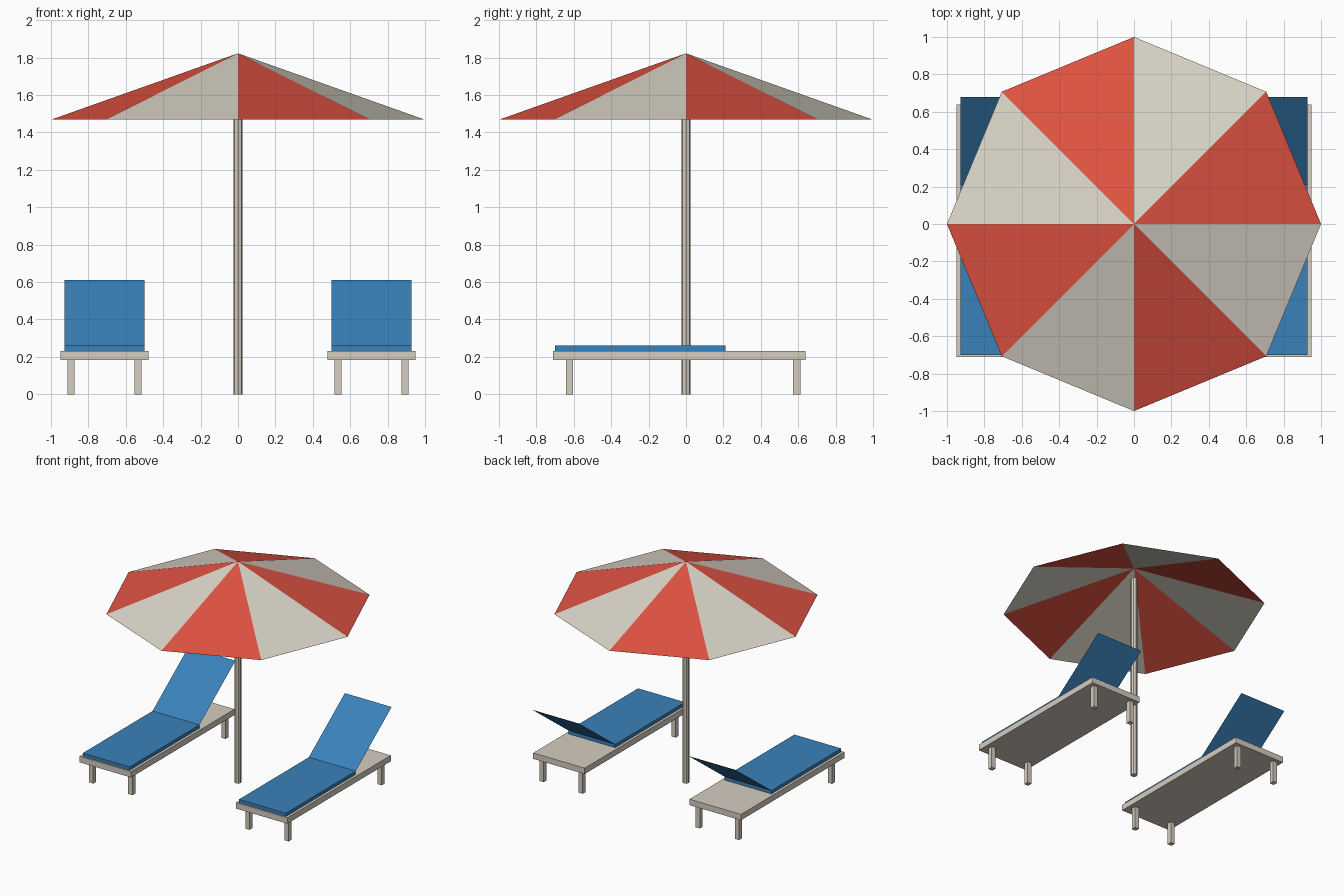
import bpy
from math import cos, sin, pi

default = bpy.data.objects.get("Cube")
if default:
    bpy.data.objects.remove(default, do_unlink=True)


def material(name, r, g, b):
    m = bpy.data.materials.new(name)
    m.use_nodes = True
    m.diffuse_color = (r, g, b, 1)
    m.node_tree.nodes["Principled BSDF"].inputs["Base Color"].default_value = (r, g, b, 1)
    return m


RED = material("canopy red", 0.74, 0.084, 0.053)
CREAM = material("canopy cream", 0.71, 0.67, 0.58)
WOOD = material("pale painted wood", 0.67, 0.61, 0.53)
BLUE = material("cushion blue", 0.042, 0.222, 0.49)


def mesh_object(name, verts, faces, *mats):
    me = bpy.data.meshes.new(name)
    me.from_pydata(verts, [], faces)
    for m in mats:
        me.materials.append(m)
    ob = bpy.data.objects.new(name, me)
    bpy.context.collection.objects.link(ob)
    return ob


def box(name, xs, ys, zs, mat):
    verts = [(x, y, z) for z in zs for y in ys for x in xs]
    faces = [(0, 2, 3, 1), (4, 5, 7, 6), (0, 1, 5, 4),
             (2, 6, 7, 3), (0, 4, 6, 2), (1, 3, 7, 5)]
    return mesh_object(name, verts, faces, mat)


# Parasol canopy: open eight-panel sheet in alternating colours
SIDES = 8
rim = [(cos(2 * pi * i / SIDES), sin(2 * pi * i / SIDES), 1.468) for i in range(SIDES)]
panels = [(i, (i + 1) % SIDES, SIDES) for i in range(SIDES)]
canopy = mesh_object("parasol_canopy", rim + [(0, 0, 1.823)], panels, RED, CREAM)
for i, panel in enumerate(canopy.data.polygons):
    panel.material_index = i % 2

# Parasol pole
POLE_TOP = 1.73
bpy.ops.mesh.primitive_cylinder_add(vertices=SIDES, radius=0.025, depth=POLE_TOP,
                                    location=(0, 0, POLE_TOP / 2))
pole = bpy.context.object
pole.name = "parasol_pole"
pole.data.materials.append(WOOD)

# Two sun loungers, one on each side of the pole
for side, cx in (("left", 0.714), ("right", -0.714)):
    box(side + "_lounger_frame", (cx - 0.235, cx + 0.235), (-0.712, 0.638), (0.183, 0.232), WOOD)
    box(side + "_lounger_cushion", (cx - 0.214, cx + 0.214), (-0.7, 0.21), (0.232, 0.26), BLUE)

    # Reclined backrest: a thin sheet rising from the cushion end
    edge = [(cx - 0.214, 0.21, 0.26), (cx + 0.214, 0.21, 0.26),
            (cx + 0.214, 0.68, 0.61), (cx - 0.214, 0.68, 0.61)]
    mesh_object(side + "_lounger_backrest", edge, [(0, 1, 2, 3)], BLUE)

    # Legs
    for end, y in (("front", -0.622), ("back", 0.592)):
        for hand, dx in (("outer", 0.179), ("inner", -0.179)):
            x = cx + (dx if cx > 0 else -dx)
            box(f"{side}_lounger_{end}_{hand}_leg", (x - 0.019, x + 0.019),
                (y - 0.019, y + 0.019), (0, 0.183), WOOD)
